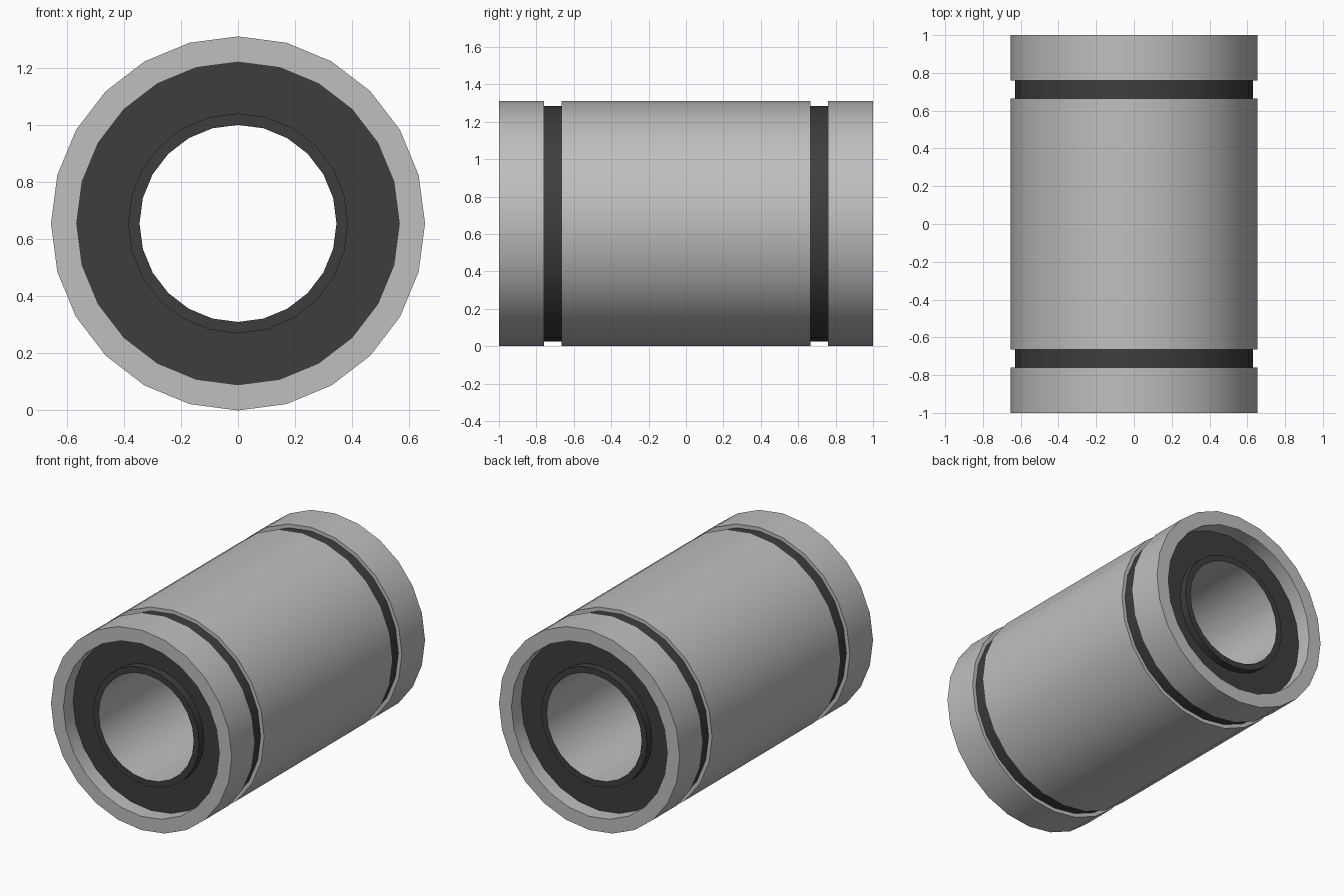
import bpy
from math import sin, cos, tau, radians

SIDES = 24
OUTER, GROOVE, RIM, LIP, BORE = 0.655, 0.63, 0.565, 0.385, 0.345

cube = bpy.data.objects.get("Cube")
if cube:
    bpy.data.objects.remove(cube)


def material(name, value):
    mat = bpy.data.materials.new(name)
    mat.use_nodes = True
    colour = (value, value, value, 1)
    mat.diffuse_color = colour
    mat.node_tree.nodes["Principled BSDF"].inputs["Base Color"].default_value = colour
    return mat


steel = material("light_steel", 0.52)
rubber = material("dark_rubber", 0.047)


def lathe(name, profile, dark):
    """Spin a closed (radius, y) profile around the y axis; dark(a, b) picks rubber faces."""
    n = len(profile)
    verts, faces, slots = [], [], []
    for s in range(SIDES):
        a = tau * s / SIDES
        verts += [(r * sin(a), y, OUTER + r * cos(a)) for r, y in profile]
        for i in range(n):
            j, t = (i + 1) % n, (s + 1) % SIDES
            faces.append((s * n + i, s * n + j, t * n + j, t * n + i))
            slots.append(int(dark(profile[i], profile[j])))
    mesh = bpy.data.meshes.new(name)
    mesh.from_pydata(verts, [], faces)
    mesh.materials.append(steel)
    mesh.materials.append(rubber)
    mesh.polygons.foreach_set("material_index", slots)
    obj = bpy.data.objects.new(name, mesh)
    bpy.context.collection.objects.link(obj)
    # Consistent outward normals, then smooth rounds with sharp rims
    bpy.ops.object.select_all(action="DESELECT")
    obj.select_set(True)
    bpy.context.view_layer.objects.active = obj
    bpy.ops.object.mode_set(mode="EDIT")
    bpy.ops.mesh.select_all(action="SELECT")
    bpy.ops.mesh.normals_make_consistent(inside=False)
    bpy.ops.object.mode_set(mode="OBJECT")
    bpy.ops.object.shade_smooth_by_angle(angle=radians(30))
    return obj


# Outer shell with two retaining grooves, dark on the groove floors
half = [(RIM, 1), (OUTER, 1), (OUTER, 0.76), (GROOVE, 0.76), (GROOVE, 0.665), (OUTER, 0.665)]
shell = half + [(r, -y) for r, y in reversed(half)]
lathe("outer_shell", shell, lambda a, b: a[0] == b[0] == GROOVE)

# End seals with a raised lip, steel inside the bore
for name, side in (("front_seal", -1), ("back_seal", 1)):
    ring = [(BORE, 0.85), (BORE, 0.95), (LIP, 0.95), (LIP, 0.9), (RIM, 0.9), (RIM, 0.85)]
    lathe(name, [(r, side * y) for r, y in ring], lambda a, b: not a[0] == b[0] == BORE)

# Bore sleeve between the seals
lathe("bore_sleeve", [(BORE, -0.85), (BORE, 0.85), (LIP, 0.85), (LIP, -0.85)],
      lambda a, b: False)
